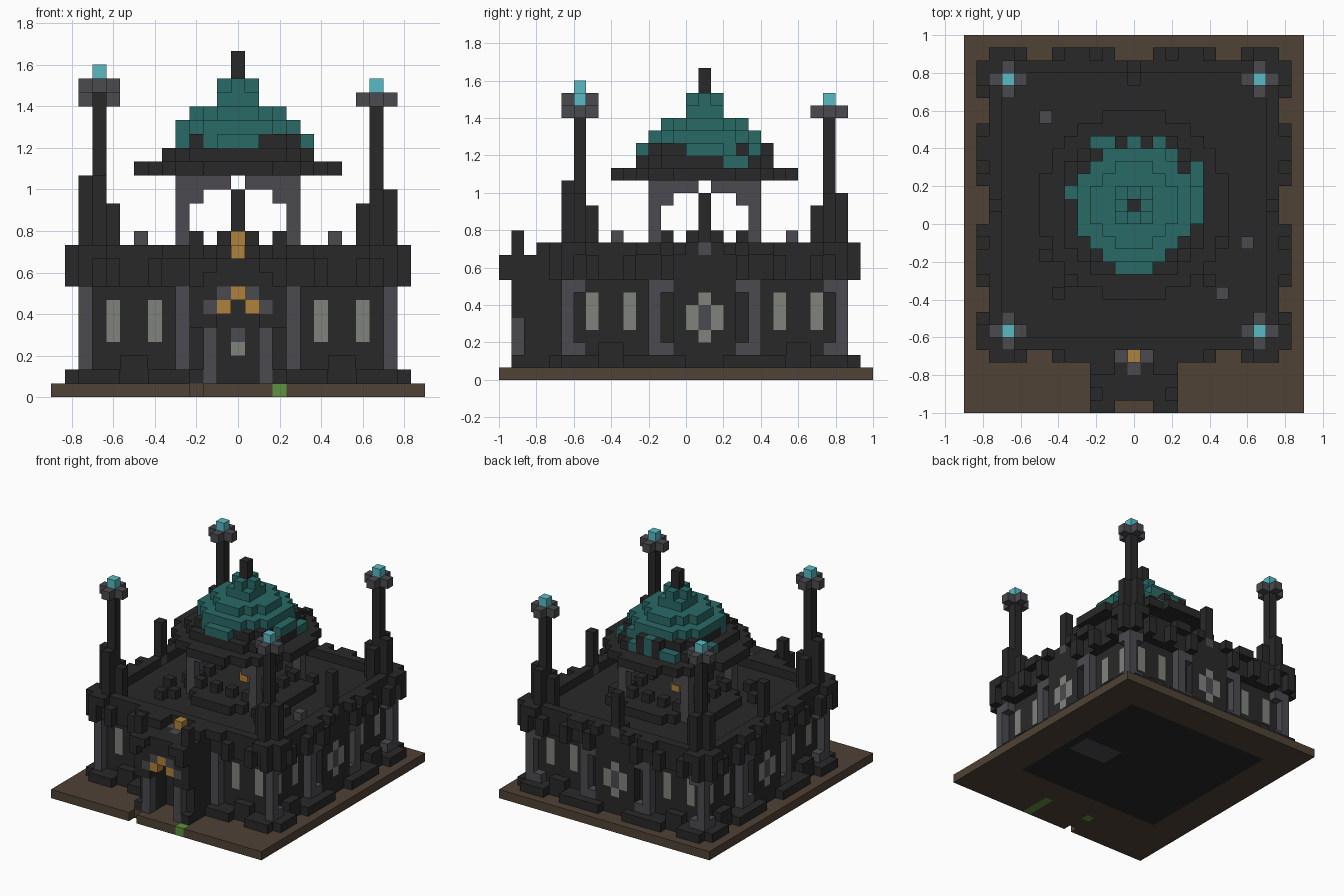
import bpy
import bmesh
import random
from mathutils import Vector

cube = bpy.data.objects.get("Cube")
if cube:
    bpy.data.objects.remove(cube, do_unlink=True)

random.seed(4)
UNIT = 1 / 15                       # edge of one block
CENTRE = Vector((0, 0.1, 0))        # middle of the building

COLOURS = {
    "dark_stone": (0.022, 0.022, 0.022),
    "grey_stone": (0.070, 0.068, 0.078),
    "earth": (0.080, 0.054, 0.036),
    "teal_tile": (0.022, 0.142, 0.132),
    "cyan_lamp": (0.100, 0.500, 0.560),
    "gold": (0.425, 0.225, 0.045),
    "grass": (0.115, 0.290, 0.046),
    "pale_glass": (0.215, 0.225, 0.200),
}
MATS = {}
for name, rgb in COLOURS.items():
    mat = bpy.data.materials.new(name)
    mat.use_nodes = True
    mat.diffuse_color = (*rgb, 1)
    bsdf = mat.node_tree.nodes["Principled BSDF"]
    bsdf.inputs["Base Color"].default_value = (*rgb, 1)
    bsdf.inputs["Roughness"].default_value = 0.9
    MATS[name] = mat

DARK, GREY, EARTH, TEAL, CYAN, GOLD, GRASS, GLASS = COLOURS
blocks = {}                         # (x, y, z) -> (part, colour)


def span(v):
    return range(v[0], v[1] + 1) if isinstance(v, tuple) else (v,)


def fill(part, colour, xs, ys, zs):
    """Fill an inclusive range of blocks."""
    for x in span(xs):
        for y in span(ys):
            for z in span(zs):
                blocks[x, y, z] = (part, colour)


def clear(xs, ys, zs):
    for x in span(xs):
        for y in span(ys):
            for z in span(zs):
                blocks.pop((x, y, z), None)


def around(part, colour, offsets, ring, zs, front=True):
    """Repeat blocks, mirrored, on the sides of a square ring."""
    for t in offsets:
        for s in (-t, t):
            fill(part, colour, s, ring, zs)
            fill(part, colour, ring, s, zs)
            fill(part, colour, -ring, s, zs)
            if front:
                fill(part, colour, s, -ring, zs)


def square_ring(part, colour, r, zs):
    around(part, colour, range(r + 1), r, zs)


def disc(part, colour, r, z, inner=-1):
    n = int(r)
    for x in range(-n, n + 1):
        for y in range(-n, n + 1):
            if inner ** 2 < x * x + y * y <= r * r or (inner < 0 and x * x + y * y <= 1):
                blocks[x, y, z] = (part, colour(x, y) if callable(colour) else colour)


# Ground slab with foundation and grass
fill("ground", EARTH, (-13, 13), (-16, 13), 0)
fill("ground", DARK, (-9, 9), (-9, 9), 0)
fill("ground", GREY, (4, 8), (-2, 0), 0)
fill("ground", GRASS, 3, (-16, -13), 0)
fill("ground", GRASS, -3, -13, 0)
clear(-3, -16, 0)

# Plinth
square_ring("plinth", DARK, 11, 1)
square_ring("plinth", DARK, 10, 1)
around("plinth", DARK, (2, 3, 4, 5, 6, 9, 10, 11), 12, 1)
around("plinth", DARK, (7, 8), 11, 2)

# Walls, pillars and windows
square_ring("walls", DARK, 10, (2, 8))
around("windows", GLASS, (6, 9), 10, (4, 6))
around("pillars", GREY, (4, 11), 11, (2, 7))
around("pillars", GREY, (3, 10), 11, 2, front=False)
around("pillars", GREY, (3, 10), 11, 7, front=False)

# Cross shaped windows on the sides and back
around("side_bays", DARK, (0, 1, 2), 11, (1, 7), front=False)
around("cross_windows", GLASS, (1,), 11, (4, 5), front=False)
around("cross_windows", GLASS, (0,), 11, (3, 6), front=False)
around("cross_windows", GREY, (0,), 11, (4, 5), front=False)

# Terrace, cornice and brackets
fill("terrace", DARK, (-10, 10), (-10, 10), (8, 9))
square_ring("parapet", DARK, 11, (8, 10))
around("cornice", DARK, (2, 4, 5, 10, 11), 12, 10)
around("brackets", DARK, (3, 6, 9, 11), 12, (8, 9))
around("tall_posts", GREY, (0,), 11, 10, front=False)
around("tall_posts", DARK, (0,), 11, (11, 14), front=False)
fill("tall_posts", DARK, 0, 10, 10)
for _ in range(16):
    fill("terrace_blocks", DARK, random.randint(-7, 7), random.randint(-7, 7), 10)
for s in (-7, 7):
    fill("terrace_blocks", DARK, s, -s, 10)
    fill("terrace_blocks", GREY, s, -s, 11)
fill("terrace_blocks", GREY, 9, -3, 10)

# Corner towers, the front left one a block taller
for sx in (-1, 1):
    for sy in (-1, 1):
        up = 1 if sx + sy == -2 else 0
        x, y, top = 10 * sx, 10 * sy, 21 + up
        fill("towers", DARK, x, y, (9, top))
        for dx, dy in ((1, 0), (0, 1)):
            fill("tower_buttresses", DARK, x + sx * dx, y + sy * dy, (8, 14 + up))
            fill("tower_buttresses", DARK, x - sx * dx, y - sy * dy, (8, 13))
            for s in (-1, 1):
                fill("tower_crowns", GREY, x + s * dx, y + s * dy, top)
        fill("tower_lamps", CYAN, x, y, top + 1)

# Porch
fill("porch", DARK, (-3, 3), (-15, -11), 1)
fill("porch", DARK, (-3, 3), (-14, -11), (2, 7))
fill("porch", DARK, (-3, 3), -15, (5, 7))
fill("porch_roof", DARK, (-3, 3), (-15, -11), (8, 9))
clear((-1, 1), (-15, -13), (1, 5))
clear(0, (-15, -13), 6)
for s in (-1, 1):
    fill("porch_columns", GREY, 2 * s, -15, (1, 4))
    fill("porch_arch", GREY, 2 * s, -15, 6)
    fill("porch_arch", GREY, s, -15, 7)
    fill("porch_arch", GOLD, s, -15, 6)
    fill("porch_roof", DARK, 3 * s, -16, (8, 9))
    fill("porch_roof", DARK, 2 * s, -16, 9)
    fill("porch_roof", DARK, 3 * s, -15, (10, 11))
    fill("porch_roof", DARK, (2 * s - 1, 2 * s + 1), (-13, -12), 10)
    clear(s, (-13, -12), 10)
    fill("gate_ornament", GREY, s, -12, 9)
fill("porch_arch", GOLD, 0, -15, 7)
fill("porch_door", GLASS, 0, -12, 3)
fill("porch_door", GREY, 0, -12, 4)
fill("gate_ornament", GREY, 0, -13, 9)
fill("gate_ornament", GOLD, 0, -12, 10)

# Open pavilion under the dome
disc("pavilion_floor", DARK, 6.4, 10)
around("balustrade", DARK, (1, 3), 4, 11)
around("pavilion_arches", GREY, (1, 2, 3), 4, 15)
around("pavilion_arches", GREY, (3,), 4, 14)
around("pavilion_columns", GREY, (4,), 4, (10, 15))
fill("pavilion_lamp", GOLD, 0, 0, 11)


# Dome with patchy tiles at its foot
def low_tiles(x, y):
    at_back = y == 5 and x in (-3, -2, 0, 2)
    at_side = (x == 5 and y in (2, 3)) or (x == -5 and y == 1)
    return TEAL if at_back or at_side else DARK


def mid_tiles(x, y):
    if y == 5:
        return TEAL if x == 0 else DARK
    if (x, y) == (4, 3):
        return DARK
    front_patch = y == -5 or (x, y) in ((-4, -2), (-2, -4))
    return TEAL if front_patch or x + y > 2 else DARK


disc("eaves", DARK, 7.3, 16, inner=4)
disc("dome", low_tiles, 5.85, 17, inner=3.5)
disc("dome", mid_tiles, 5.1, 18, inner=3)
clear(-5, (-1, 1), 18)
clear(-4, -3, 18)
disc("dome", TEAL, 4.5, 19)
disc("dome", TEAL, 3.2, 20)
fill("dome", TEAL, (-1, 1), (-1, 1), 21)
disc("dome", TEAL, 1, 22)
fill("spire", DARK, 0, 0, (23, 24))

# Turn the blocks into one mesh per part, keeping only exposed faces
AXES = [Vector(a) for a in ((1, 0, 0), (0, 1, 0), (0, 0, 1))]
parts = {}
for cell, (part, colour) in blocks.items():
    parts.setdefault(part, []).append((cell, colour))

for part, cells in parts.items():
    mesh = bpy.data.meshes.new(part)
    slots = sorted({colour for _, colour in cells})
    for colour in slots:
        mesh.materials.append(MATS[colour])
    bm = bmesh.new()
    for cell, colour in cells:
        mid = Vector(cell) + Vector((0, 0, 0.5))
        for i in range(3):
            for sign in (-1, 1):
                n = AXES[i] * sign
                if tuple(int(c) for c in Vector(cell) + n) in blocks:
                    continue
                u, v = AXES[(i + 1) % 3] / 2, AXES[(i + 2) % 3] / 2 * sign
                m = mid + n / 2
                corners = (m - u - v, m + u - v, m + u + v, m - u + v)
                face = bm.faces.new([bm.verts.new(p * UNIT + CENTRE) for p in corners])
                face.material_index = slots.index(colour)
    bmesh.ops.remove_doubles(bm, verts=bm.verts, dist=UNIT / 100)
    bm.to_mesh(mesh)
    bm.free()
    bpy.context.collection.objects.link(bpy.data.objects.new(part, mesh))
